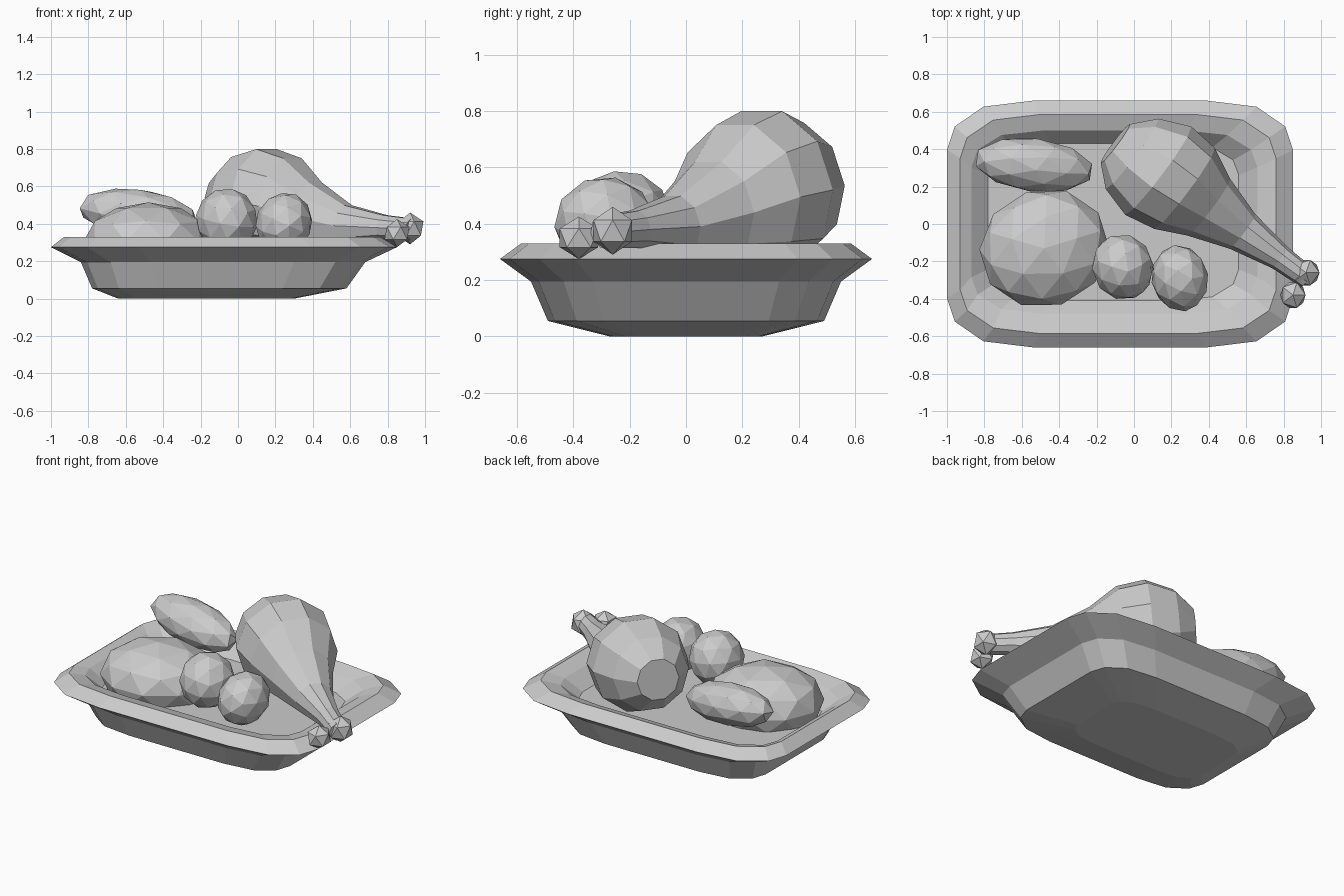
import bpy, bmesh
from mathutils import Vector, Matrix, Euler

if "Cube" in bpy.data.objects:
    bpy.data.objects.remove(bpy.data.objects["Cube"])


def make_object(name, bm):
    bmesh.ops.recalc_face_normals(bm, faces=bm.faces)
    mesh = bpy.data.meshes.new(name)
    bm.to_mesh(mesh)
    bm.free()
    obj = bpy.data.objects.new(name, mesh)
    bpy.context.collection.objects.link(obj)
    return obj


def loft(name, rings):
    """Bridge equal-sized rings of points and cap both ends."""
    bm = bmesh.new()
    loops = [[bm.verts.new(p) for p in ring] for ring in rings]
    n = len(loops[0])
    for a, b in zip(loops, loops[1:]):
        for i in range(n):
            j = (i + 1) % n
            bm.faces.new((a[i], a[j], b[j], b[i]))
    bm.faces.new(loops[0])
    bm.faces.new(loops[-1])
    return make_object(name, bm)


def lump(name, centre, radii, rot=(0, 0, 0), detail=2):
    """Faceted, stretched ball."""
    bm = bmesh.new()
    bmesh.ops.create_icosphere(bm, subdivisions=detail, radius=1)
    mat = (Matrix.Translation(centre) @ Euler(rot).to_matrix().to_4x4()
           @ Matrix.Diagonal((*radii, 1)))
    bmesh.ops.transform(bm, matrix=mat, verts=bm.verts)
    return make_object(name, bm)


# Rounded rectangular dish: outside from the foot to the rim, then inside
corner = [(1, .6), (.955, .79), (.79, .95), (.5, 1)]
outline = (corner + [(-x, y) for x, y in reversed(corner)]
           + [(-x, -y) for x, y in corner]
           + [(x, -y) for x, y in reversed(corner)])
levels = [  # z, left, right, front, back
    (.005, -.64, .30, -.27, .27),
    (.055, -.78, .58, -.49, .49),
    (.195, -.84, .68, -.55, .55),
    (.275, -1.0, .85, -.66, .66),
    (.33, -.93, .76, -.585, .585),
    (.30, -.87, .66, -.48, .50),
    (.22, -.78, .56, -.41, .43)]
rings = []
for z, x0, x1, y0, y1 in levels:
    rings.append([((x0 + x1) / 2 + px * (x1 - x0) / 2,
                   (y0 + y1) / 2 + py * (y1 - y0) / 2, max(z, 0))
                  for px, py in outline])
rings[0] = [(x, y, 0) for x, y, z in rings[0]]
loft("dish", rings)

# Roast leg: fat rounded body tapering to a thin shank
spine = [  # x, y, z, radius
    (-.10, .43, .54, .13),
    (-.01, .375, .535, .235),
    (.13, .285, .52, .295),
    (.27, .19, .495, .27),
    (.40, .09, .44, .19),
    (.58, -.04, .39, .115),
    (.78, -.18, .38, .07),
    (.93, -.29, .37, .06)]
axis = Vector((.8, -.6, -.1)).normalized()
side = axis.cross(Vector((0, 0, 1))).normalized()
turn = [Matrix.Rotation(i * 6.28319 / 10, 3, axis) @ side for i in range(10)]
loft("roast_leg", [[Vector((x, y, z)) + v * r for v in turn]
                   for x, y, z, r in spine])

# Two knuckles at the bone end
lump("bone_knuckle_back", (.92, -.26, .375), (.08, .08, .085), detail=1)
lump("bone_knuckle_front", (.85, -.38, .35), (.075, .08, .075), detail=1)

# Bread roll and the tilted piece behind it
lump("round_loaf", (-.48, -.13, .305), (.35, .315, .21), (0, 0, .3))
lump("back_piece", (-.535, .315, .455), (.325, .145, .13), (.2, .12, -.12))

# Two small potatoes
lump("potato_left", (-.06, -.23, .42), (.165, .18, .17), (.2, .1, .4))
lump("potato_right", (.245, -.29, .405), (.15, .18, .165), (.1, .4, .2))
